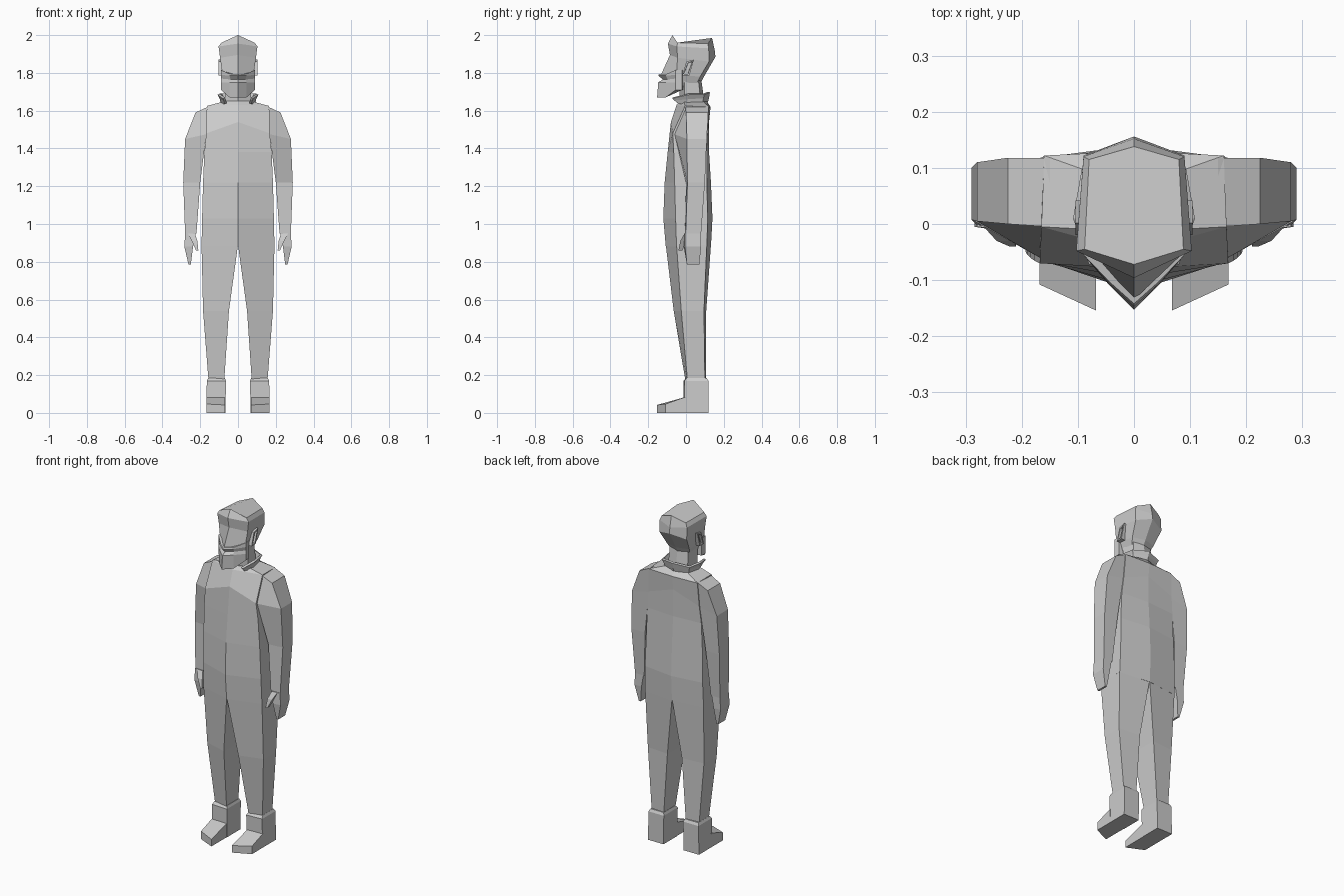
import bpy
import bmesh
from mathutils import Vector

old_cube = bpy.data.objects.get("Cube")
if old_cube:
    bpy.data.objects.remove(old_cube, do_unlink=True)

grey = bpy.data.materials.new("plain_grey")
grey.use_nodes = True
grey.diffuse_color = (0.6, 0.6, 0.6, 1)
grey.node_tree.nodes["Principled BSDF"].inputs["Base Color"].default_value = grey.diffuse_color


def loft(name, rings, closed=True, caps=True):
    """Skin a stack of equally long point rings into a flat-shaded mesh."""
    bm = bmesh.new()
    stack = [[bm.verts.new(Vector(point)) for point in ring] for ring in rings]
    count = len(stack[0])
    for lower, upper in zip(stack, stack[1:]):
        for i in range(count if closed else count - 1):
            j = (i + 1) % count
            bm.faces.new((lower[i], lower[j], upper[j], upper[i]))
    if caps:
        bm.faces.new(stack[0])
        bm.faces.new(stack[-1])
    bmesh.ops.recalc_face_normals(bm, faces=bm.faces)
    mesh = bpy.data.meshes.new(name)
    bm.to_mesh(mesh)
    bm.free()
    mesh.materials.append(grey)
    obj = bpy.data.objects.new(name, mesh)
    bpy.context.collection.objects.link(obj)
    return obj


def whole(half):
    """Complete a half ring running from centre front to centre back."""
    return half + [(-x, y, z) for x, y, z in reversed(half) if x > 0]


def centred(name, halves, caps=True):
    return loft(name, [whole(half) for half in halves], caps=caps)


def pair(name, rings):
    """Make the left part and its mirrored right twin."""
    loft("left_" + name, rings)
    loft("right_" + name, [[(-x, y, z) for x, y, z in ring] for ring in rings])


def body_half(z, width, front, corner, back_corner, back):
    return [(0, front, z), (width, corner, z), (width, back_corner, z), (0, back, z)]


def limb_ring(outer_x, outer_z, inner_x, inner_z, front, back, inner_front):
    return [(outer_x, front, outer_z), (outer_x, back, outer_z),
            (inner_x, back, inner_z), (inner_x, inner_front, inner_z)]


# Torso: gently ridged down the centre, sloping up to the shoulders
centred("torso", [
    body_half(.88, .193, -.107, -.05, .11, .132),
    body_half(1.03, .19, -.12, -.055, .115, .14),
    body_half(1.22, .185, -.113, -.06, .11, .132),
    body_half(1.38, .178, -.097, -.065, .11, .122),
    [(0, -.08, 1.54), (.168, -.07, 1.48), (.168, .115, 1.48), (0, .122, 1.54)],
    [(0, -.05, 1.63), (.165, -.005, 1.625), (.16, .122, 1.62), (0, .13, 1.62)],
    [(0, -.035, 1.65), (.07, -.01, 1.65), (.07, .09, 1.65), (0, .11, 1.65)],
])

# Neck
centred("neck", [
    [(0, -.03, 1.63), (.07, -.005, 1.63), (.065, .08, 1.63), (0, .1, 1.63)],
    [(0, -.04, 1.77), (.07, -.01, 1.77), (.06, .065, 1.77), (0, .08, 1.77)],
])

# Flared collar, open at the front
collar_low = [(.06, -.035, 1.64), (.08, .01, 1.64), (.07, .08, 1.645), (0, .105, 1.65)]
collar_mid = [(.065, -.06, 1.66), (.085, .01, 1.665), (.075, .085, 1.67), (0, .11, 1.67)]
collar_top = [(.07, -.07, 1.67), (.098, .01, 1.69), (.085, .09, 1.69), (0, .115, 1.7)]
strips = [half + [(-x, y, z) for x, y, z in reversed(half[:-1])]
          for half in (collar_low, collar_mid, collar_top)]
collar = loft("collar", strips, closed=False, caps=False)
thickness = collar.modifiers.new("thickness", "SOLIDIFY")
thickness.thickness = .012

# Head: ridged crown, heavy brow and a face sloping out to the nose
centred("head", [
    [(0, -.09, 1.7), (.06, -.035, 1.72), (.055, .05, 1.73), (0, .07, 1.73)],
    [(0, -.135, 1.785), (.082, -.05, 1.79), (.075, .075, 1.78), (0, .095, 1.78)],
    [(0, -.085, 1.895), (.095, -.045, 1.88), (.09, .122, 1.86), (0, .156, 1.885)],
    [(0, -.096, 1.955), (.103, -.048, 1.94), (.09, .12, 1.93), (0, .152, 1.92)],
    [(0, -.072, 2), (.088, -.045, 1.96), (.08, .115, 1.955), (0, .138, 1.985)],
])

# Jutting jaw with a recessed mouth
def jaw_half(z, front, cheek_z, lip_x, lip_y):
    return [(0, front, z), (lip_x, lip_y, z), (.09, -.055, cheek_z),
            (.088, -.02, cheek_z), (0, -.01, cheek_z)]


centred("jaw", [
    jaw_half(1.67, -.153, 1.71, .045, -.108),
    jaw_half(1.75, -.147, 1.75, .045, -.106),
    jaw_half(1.765, -.122, 1.77, .04, -.096),
    jaw_half(1.785, -.147, 1.79, .045, -.106),
    jaw_half(1.795, -.142, 1.815, .045, -.102),
])

# Ears: slanted plates with a raised rim
def ear_ring(x, inset):
    return [(x, -.02 + inset, 1.785 + inset), (x, .018 - inset, 1.785 + inset),
            (x, .042 - inset, 1.87 - inset), (x, .002 + inset, 1.86 - inset)]


pair("ear", [ear_ring(.075, 0), ear_ring(.104, 0), ear_ring(.104, .008), ear_ring(.09, .009)])

# Arms with sloping shoulders
pair("arm", [
    limb_ring(.225, 1.59, .15, 1.625, .0, .118, -.005),
    limb_ring(.28, 1.45, .168, 1.475, .005, .11, -.06),
    limb_ring(.29, 1.22, .2, 1.22, .008, .1, .0),
    limb_ring(.28, .95, .22, .95, -.002, .08, -.005),
])

# Hands and thumbs
pair("hand", [
    limb_ring(.28, .95, .225, .95, -.005, .08, -.01),
    limb_ring(.284, .88, .238, .88, -.005, .08, -.012),
    limb_ring(.262, .785, .25, .785, .005, .07, .005),
])
pair("thumb", [
    limb_ring(.265, .95, .228, .95, -.008, .03, -.008),
    limb_ring(.245, .91, .215, .91, -.03, .005, -.03),
    limb_ring(.222, .86, .21, .86, -.04, -.02, -.04),
])

# Legs, tapering from the hips to the ankles
def leg_ring(z, inner, outer, front, corner, back_corner, back):
    return [(inner, front, z), (outer, corner, z), (outer, back_corner, z), (inner, back, z)]


pair("leg", [
    leg_ring(.89, 0, .193, -.107, -.05, .11, .132),
    leg_ring(.54, .048, .185, -.065, -.025, .095, .107),
    leg_ring(.17, .073, .156, -.003, .008, .1, .106),
])

# Boots: upright shaft with a wedge toe, longer on the inside
pair("boot_shaft", [
    leg_ring(0, .066, .168, -.01, -.01, .118, .118),
    leg_ring(.17, .064, .165, -.014, -.008, .118, .118),
    leg_ring(.185, .07, .158, .0, .004, .11, .11),
])
pair("boot_toe", [
    [(.068, 0, 0), (.168, 0, 0), (.168, 0, .085), (.068, 0, .085)],
    [(.068, -.154, 0), (.168, -.108, 0), (.168, -.108, .047), (.068, -.154, .042)],
])
